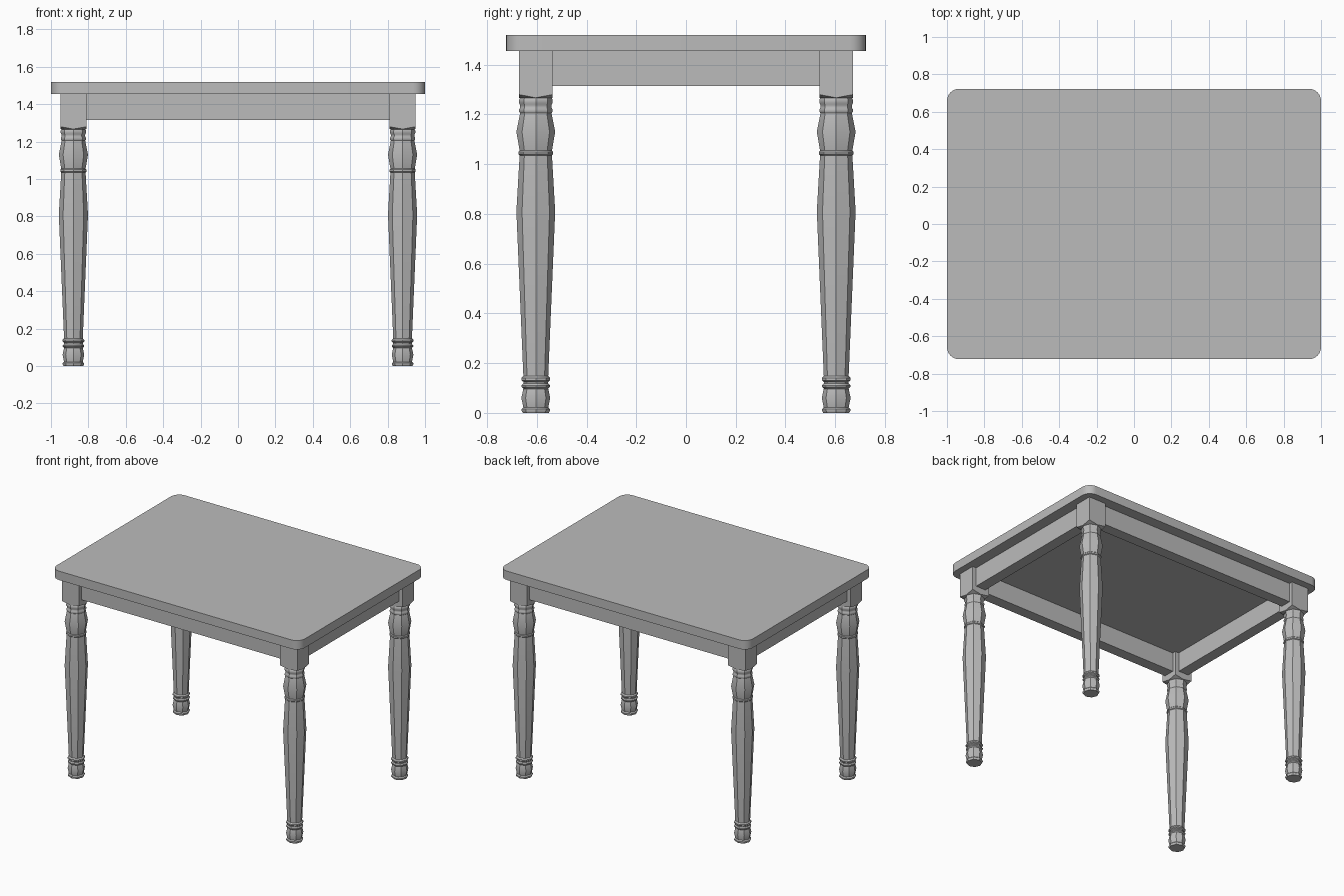
import bpy, bmesh
from math import cos, sin, pi, radians

if "Cube" in bpy.data.objects:
    bpy.data.objects.remove(bpy.data.objects["Cube"])

# Single grey paint
GREY = (0.5, 0.5, 0.5, 1)
paint = bpy.data.materials.new("grey_paint")
paint.use_nodes = True
paint.diffuse_color = GREY
paint.node_tree.nodes["Principled BSDF"].inputs["Base Color"].default_value = GREY

LEG_X, LEG_Y = 0.88, 0.604      # leg centres
BLOCK_X, BLOCK_Y = 0.07, 0.067  # half sizes of the square leg blocks
UNDER, TOP = 1.455, 1.52        # underside and top of the slab
APRON_Z = 1.315


def finish(name, bm):
    bmesh.ops.recalc_face_normals(bm, faces=bm.faces)
    mesh = bpy.data.meshes.new(name)
    bm.to_mesh(mesh)
    bm.free()
    mesh.materials.append(paint)
    obj = bpy.data.objects.new(name, mesh)
    bpy.context.collection.objects.link(obj)
    bpy.ops.object.select_all(action="DESELECT")
    obj.select_set(True)
    bpy.context.view_layer.objects.active = obj
    bpy.ops.object.shade_smooth_by_angle(angle=radians(35))
    return obj


def box(low, high):
    bm = bmesh.new()
    bmesh.ops.create_cube(bm, size=1)
    for v in bm.verts:
        v.co = [a + (b - a) * (c + 0.5) for a, b, c in zip(low, high, v.co)]
    return bm


# Table top with rounded corners
bm = box((-1, -0.723, UNDER), (1, 0.723, TOP))
upright = [e for e in bm.edges if abs(e.verts[0].co.z - e.verts[1].co.z) > 0.01]
bmesh.ops.bevel(bm, geom=upright, offset=0.065, segments=6, profile=0.5, affect="EDGES")
finish("table_top", bm)

# Turned eight-sided leg: (radius, height) from the floor up
PROFILE = [(0.052, 0), (0.057, 0.008), (0.057, 0.015), (0.05, 0.022),
           (0.058, 0.06), (0.05, 0.097), (0.057, 0.104), (0.057, 0.111),
           (0.05, 0.118), (0.05, 0.125), (0.058, 0.131), (0.058, 0.14),
           (0.05, 0.148), (0.078, 0.81), (0.065, 1.035), (0.07, 1.04),
           (0.07, 1.05), (0.065, 1.055), (0.078, 1.13), (0.063, 1.205),
           (0.067, 1.211), (0.067, 1.221), (0.063, 1.227), (0.063, 1.238),
           (0.068, 1.246), (0.068, 1.258), (0.064, 1.266)]


def leg(name, x, y):
    bm = bmesh.new()
    circle = [(cos(i * pi / 4), sin(i * pi / 4)) for i in range(8)]
    rings = [[(r * c, r * s, z) for c, s in circle] for r, z in PROFILE]
    # Square block whose lower corners are cut back to meet the turning
    square = [(BLOCK_X * round(c), BLOCK_Y * round(s)) for c, s in circle]
    rings.append([(u, v, 1.28 if i % 2 else 1.267) for i, (u, v) in enumerate(square)])
    rings.append([(u, v, UNDER) for u, v in square])
    loops = [[bm.verts.new((x + a, y + b, z)) for a, b, z in ring] for ring in rings]
    for low, high in zip(loops, loops[1:]):
        for i in range(8):
            j = (i + 1) % 8
            bm.faces.new((low[i], low[j], high[j], high[i]))
    bm.faces.new(loops[0])
    bm.faces.new(loops[-1])
    finish(name, bm)


for front, sy in (("front", -1), ("back", 1)):
    for side, sx in (("right", -1), ("left", 1)):
        leg(f"{front}_{side}_leg", sx * LEG_X, sy * LEG_Y)

# Aprons between the blocks, set back from the block faces
HALF = 0.04
for name, s in (("front_apron", -1), ("back_apron", 1)):
    end = LEG_X - BLOCK_X
    finish(name, box((-end, s * LEG_Y - HALF, APRON_Z), (end, s * LEG_Y + HALF, UNDER)))
for name, s in (("right_apron", -1), ("left_apron", 1)):
    end = LEG_Y - BLOCK_Y
    finish(name, box((s * LEG_X - HALF, -end, APRON_Z), (s * LEG_X + HALF, end, UNDER)))
